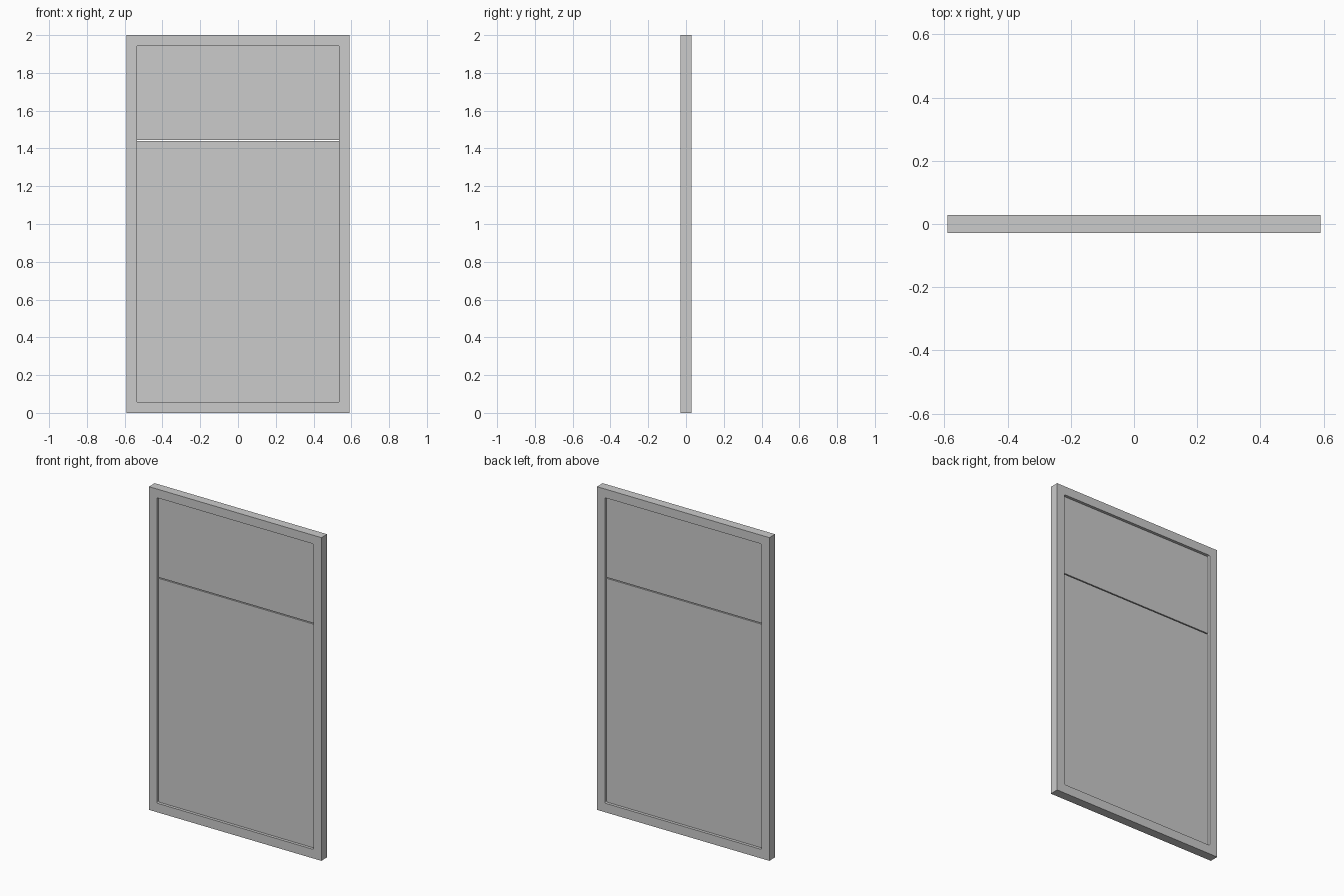
import bpy, bmesh, math

if "Cube" in bpy.data.objects:
    bpy.data.objects.remove(bpy.data.objects["Cube"])

HALF_W, H, HALF_T = 0.59, 2.0, 0.028   # outer frame
IN_W, IN_Z0, IN_Z1 = 0.536, 0.056, 1.946  # opening
SEAM_Z, SEAM_GAP = 1.443, 0.006
PANEL_HALF_T = 0.010


def rounded_rect(x, z0, z1, r, n=3):
    """Outline in the xz plane, as (x, z) points; r = 0 gives square corners."""
    if r == 0:
        return [(x, z1), (-x, z1), (-x, z0), (x, z0)]
    pts = []
    corners = [(x - r, z1 - r), (-x + r, z1 - r), (-x + r, z0 + r), (x - r, z0 + r)]
    for i, (cx, cz) in enumerate(corners):
        for k in range(n + 1):
            a = math.pi / 2 * (i + k / n)
            pts.append((cx + r * math.cos(a), cz + r * math.sin(a)))
    return pts


def slab(name, outlines, half_t):
    """Fill outlines (with holes) as a 2D curve, extrude along y, turn into a mesh."""
    cu = bpy.data.curves.new(name, 'CURVE')
    cu.dimensions = '2D'
    cu.fill_mode = 'BOTH'
    cu.extrude = half_t
    for pts in outlines:
        sp = cu.splines.new('POLY')
        sp.points.add(len(pts) - 1)
        for p, (x, z) in zip(sp.points, pts):
            p.co = (x, z, 0, 1)
        sp.use_cyclic_u = True
    tmp = bpy.data.objects.new(name + "_curve", cu)
    bpy.context.collection.objects.link(tmp)
    bpy.context.view_layer.update()
    me = bpy.data.meshes.new_from_object(tmp.evaluated_get(bpy.context.evaluated_depsgraph_get()))
    bpy.data.objects.remove(tmp)
    bm = bmesh.new()
    bm.from_mesh(me)
    for v in bm.verts:
        v.co = (v.co.x, -v.co.z, v.co.y)
    bmesh.ops.remove_doubles(bm, verts=bm.verts, dist=1e-5)
    bmesh.ops.recalc_face_normals(bm, faces=bm.faces)
    for f in bm.faces:
        f.smooth = False
    bm.to_mesh(me)
    bm.free()
    me.name = name
    ob = bpy.data.objects.new(name, me)
    bpy.context.collection.objects.link(ob)
    return ob


# Outer frame with slightly rounded opening
slab("frame", [rounded_rect(HALF_W, 0, H, 0),
               rounded_rect(IN_W, IN_Z0, IN_Z1, 0.008)], HALF_T)

# Recessed upper and lower panels, tucked into the frame, with a narrow seam
TUCK = 0.006
for name, z0, z1 in (("lower_panel", IN_Z0 - TUCK, SEAM_Z - SEAM_GAP / 2),
                     ("upper_panel", SEAM_Z + SEAM_GAP / 2, IN_Z1 + TUCK)):
    slab(name, [rounded_rect(IN_W + TUCK, z0, z1, 0)], PANEL_HALF_T)
